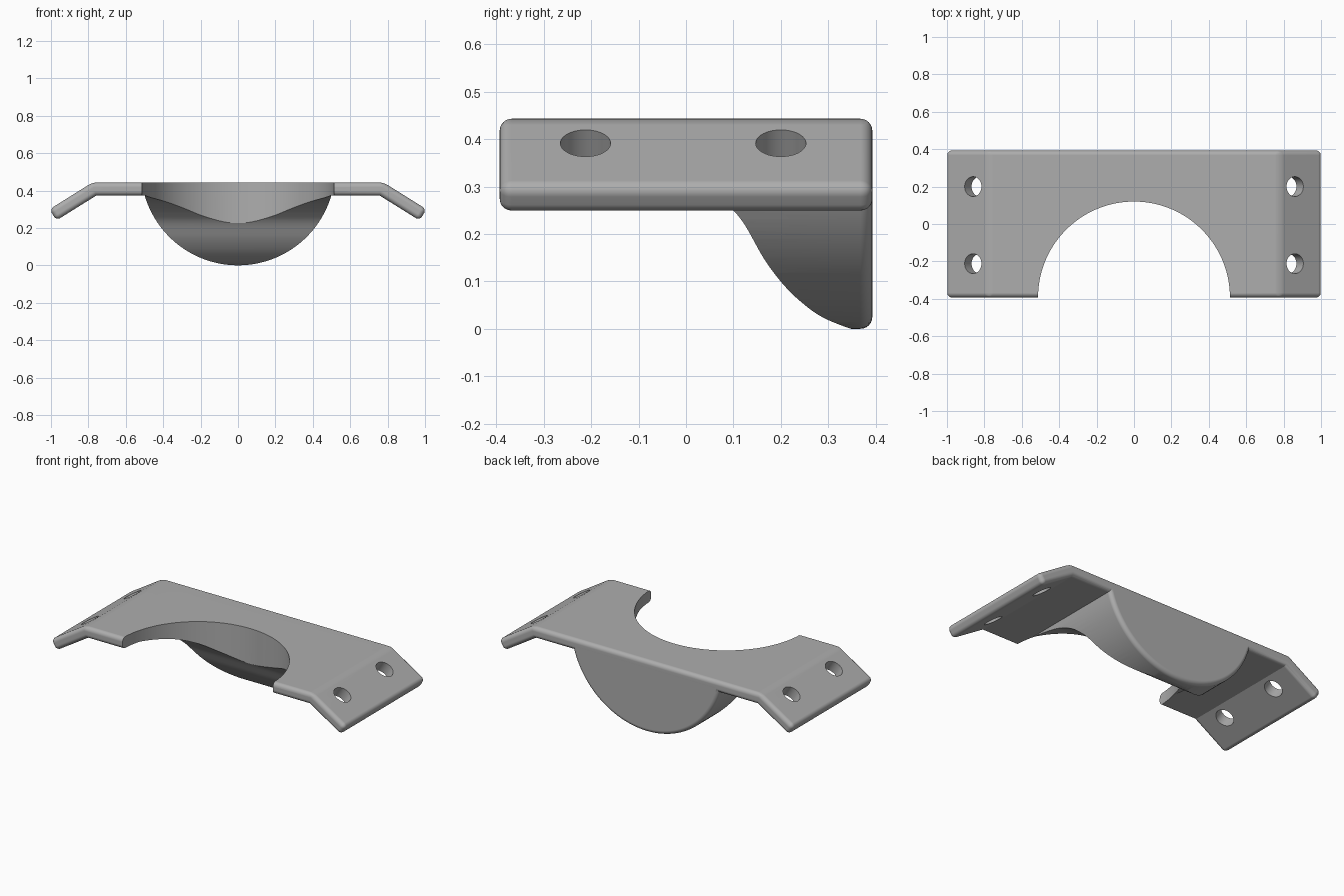
import bpy, bmesh, math
from mathutils import Vector, Matrix

cube = bpy.data.objects.get("Cube")
if cube:
    bpy.data.objects.remove(cube, do_unlink=True)

DEPTH = 0.393      # half depth of the plate
TOP = 0.443        # top of the plate
THICK = 0.07
FILLET = 0.025
BEND = math.radians(32)

grey = bpy.data.materials.new("plain_grey")
grey.use_nodes = True
colour = (0.42, 0.42, 0.42, 1)
grey.diffuse_color = colour
grey.node_tree.nodes["Principled BSDF"].inputs["Base Color"].default_value = colour


def make_object(name, bm):
    bmesh.ops.recalc_face_normals(bm, faces=bm.faces)
    mesh = bpy.data.meshes.new(name)
    bm.to_mesh(mesh)
    bm.free()
    mesh.materials.append(grey)
    ob = bpy.data.objects.new(name, mesh)
    bpy.context.collection.objects.link(ob)
    return ob


def prism(points, move):
    bm = bmesh.new()
    face = bm.faces.new([bm.verts.new(p) for p in points])
    new = bmesh.ops.extrude_face_region(bm, geom=[face])["geom"]
    bmesh.ops.translate(bm, vec=move, verts=[v for v in new if isinstance(v, bmesh.types.BMVert)])
    bmesh.ops.recalc_face_normals(bm, faces=bm.faces)
    return bm


def cylinder(radius, length, centre, axis, sides=128):
    bm = bmesh.new()
    turn = Vector(axis).to_track_quat('Z', 'Y').to_matrix().to_4x4()
    bmesh.ops.create_cone(bm, cap_ends=True, segments=sides, radius1=radius, radius2=radius,
                          depth=length, matrix=Matrix.Translation(centre) @ turn)
    return bm


def boolean(ob, other, operation):
    mod = ob.modifiers.new(operation.lower(), 'BOOLEAN')
    mod.operation, mod.object, mod.solver = operation, other, 'EXACT'
    bpy.context.view_layer.objects.active = ob
    bpy.ops.object.modifier_apply(modifier=mod.name)
    bpy.data.objects.remove(other, do_unlink=True)


def smooth_path(points, steps=8):
    pts = [Vector(p) for p in points]
    pts = [pts[0] * 2 - pts[1]] + pts + [pts[-1] * 2 - pts[-2]]
    out = []
    for a, b, c, d in zip(pts, pts[1:], pts[2:], pts[3:]):
        for i in range(steps):
            t = i / steps
            out.append(0.5 * (2 * b + (c - a) * t + (2 * a - 5 * b + 4 * c - d) * t * t
                              + (3 * b - a - 3 * c + d) * t ** 3))
    return out + [pts[-2]]


# Bent plate with rounded outer edges
normal = Vector((math.sin(BEND), math.cos(BEND)))
along = Vector((math.cos(BEND), -math.sin(BEND)))
bend_top = Vector((0.778, TOP))
tip_top = bend_top + along * 0.271
tip_bottom = tip_top - normal * THICK
bend_bottom = Vector((bend_top.x - THICK * math.tan(BEND / 2), TOP - THICK))
half = [bend_top, tip_top, tip_bottom, bend_bottom]
outline = [(p.x, -DEPTH, p.y) for p in half] + [(-p.x, -DEPTH, p.y) for p in reversed(half)]
bm = prism(outline, (0, 2 * DEPTH, 0))
edges = [e for e in bm.edges if e.calc_face_angle() > BEND + 0.1
         or min(v.co.z for v in e.verts) > TOP - 0.01]
bmesh.ops.bevel(bm, geom=edges, offset=FILLET, segments=6, profile=0.5, affect='EDGES')
bracket = make_object("mounting_bracket", bm)

# Rounded drum under the plate, with a filleted back rim
drum_radius = 0.52
bm = cylinder(drum_radius, 1, (0, DEPTH - 0.5, drum_radius), (0, 1, 0))
rim = [e for e in bm.edges if all(v.co.y > DEPTH - 0.01 for v in e.verts)]
bmesh.ops.bevel(bm, geom=rim, offset=FILLET, segments=6, profile=0.5, affect='EDGES')
drum = make_object("support_drum", bm)

# Sweeping front slope that trims the drum
slope = smooth_path([(-0.39, 0.383), (-0.25, 0.372), (-0.074, 0.345), (0.022, 0.31), (0.08, 0.268),
                     (0.12, 0.225), (0.165, 0.147), (0.203, 0.096), (0.24, 0.059), (0.285, 0.026),
                     (0.345, 0.001), (0.42, -0.02)])
section = [(-0.7, y, z) for y, z in slope] + [(-0.7, 0.42, 0.41), (-0.7, -0.39, 0.41)]
wedge = make_object("slope_wedge", prism(section, (1.4, 0, 0)))
boolean(drum, wedge, 'INTERSECT')
boolean(bracket, drum, 'UNION')

# Large round opening in the front edge
opening = make_object("opening_cutter", cylinder(0.513, 2, (0, -DEPTH, 0.3), (0, 0, 1), 160))
boolean(bracket, opening, 'DIFFERENCE')

# Screw holes square to each bent flange
for side in (-1, 1):
    for y in (-0.212, 0.2):
        centre = (side * 0.861, y, 0.392)
        hole = make_object("hole_cutter", cylinder(0.053, 0.4, centre, (side * normal.x, 0, normal.y), 48))
        boolean(bracket, hole, 'DIFFERENCE')

# Smooth shading with crisp edges
bpy.ops.object.select_all(action='DESELECT')
bracket.select_set(True)
bpy.context.view_layer.objects.active = bracket
bpy.ops.object.shade_smooth_by_angle(angle=math.radians(25))
weighted = bracket.modifiers.new("weighted_normals", 'WEIGHTED_NORMAL')
weighted.keep_sharp = True
